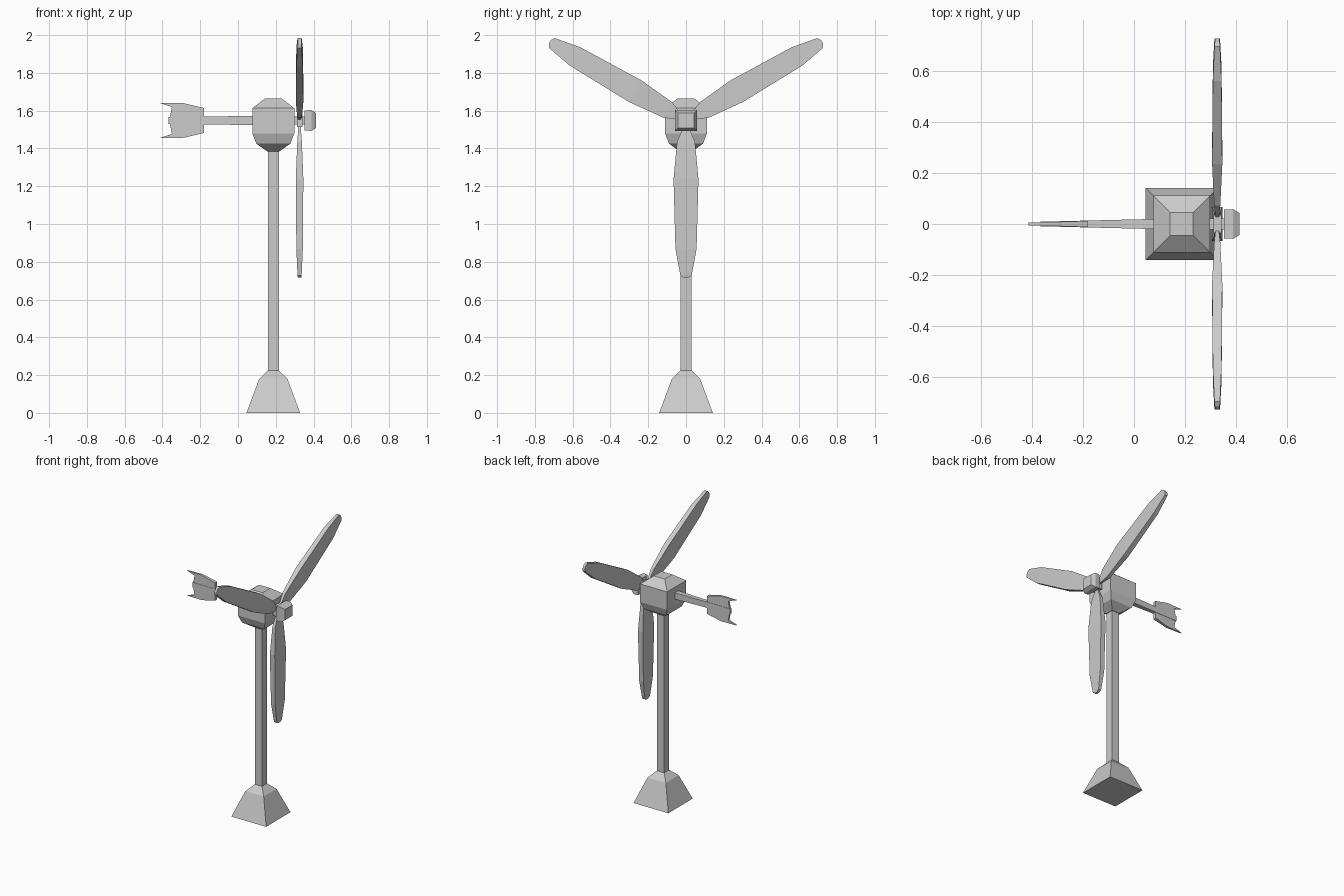
import bpy
from mathutils import Matrix, Vector
from math import radians

if "Cube" in bpy.data.objects:
    bpy.data.objects.remove(bpy.data.objects["Cube"])

CX, HZ = 0.187, 1.548      # tower centre and rotor axis height
RX = 0.326                 # rotor plane


def make(name, verts, faces):
    me = bpy.data.meshes.new(name)
    me.from_pydata(verts, [], faces)
    ob = bpy.data.objects.new(name, me)
    bpy.context.collection.objects.link(ob)
    return ob


def loft(name, rings):
    """Skin equal-length rings of points and cap both ends."""
    n = len(rings[0])
    faces = [tuple(reversed(range(n))),
             tuple(range((len(rings) - 1) * n, len(rings) * n))]
    for r in range(len(rings) - 1):
        a, b = r * n, (r + 1) * n
        for i in range(n):
            j = (i + 1) % n
            faces.append((a + i, a + j, b + j, b + i))
    return make(name, [p for ring in rings for p in ring], faces)


CORNERS = [(-1, -1), (1, -1), (1, 1), (-1, 1)]


def square_z(name, profile):
    """Square tower part from (z, half width) pairs."""
    return loft(name, [[(CX + h * u, h * v, z) for u, v in CORNERS] for z, h in profile])


def square_x(name, profile):
    """Rectangular part along x from (x, half y, half z) triples."""
    return loft(name, [[(x, hy * u, HZ + hz * v) for u, v in CORNERS] for x, hy, hz in profile])


# Foot, mast and generator housing
square_z("base", [(0, 0.142), (0.18, 0.075), (0.225, 0.029)])
square_z("mast", [(0.2, 0.029), (1.42, 0.029)])
square_z("housing", [(1.385, 0.033), (1.425, 0.09), (1.48, 0.111),
                     (1.613, 0.111), (1.664, 0.045)])

# Rotor shaft and chamfered nose
square_x("shaft", [(0.28, 0.022, 0.022), (0.36, 0.022, 0.022)])
square_x("rotor_hub", [(0.312, 0.035, 0.035), (0.342, 0.035, 0.035)])
square_x("nose", [(0.352, 0.056, 0.053), (0.388, 0.058, 0.055), (0.413, 0.043, 0.04)])

# Tapered tail boom
square_x("tail_boom", [(-0.367, 0.009, 0.019), (0.09, 0.02, 0.024)])

# Swallow-tail vane, thinning to the rear
half = [(-0.18, 0.066), (-0.29, 0.092), (-0.413, 0.092), (-0.35, 0.072), (-0.36, 0.02)]
outline = half + [(x, -z) for x, z in reversed(half)]
thick = lambda x: 0.005 + (x + 0.413) * 0.03
loft("tail_vane", [[(x, s * thick(x), HZ + z) for x, z in outline] for s in (1, -1)])

# Three blades: (radius, half width, half thickness)
sections = [(0.03, 0.012, 0.006), (0.11, 0.047, 0.012), (0.31, 0.066, 0.02),
            (0.68, 0.056, 0.017), (0.82, 0.03, 0.011), (0.832, 0.012, 0.009)]
for k in range(3):
    rot = Matrix.Rotation(radians(120 * k), 3, 'X')
    rings = [[Vector((RX, 0, HZ)) + rot @ Vector((t * u, w * v, -r)) for u, v in reversed(CORNERS)]
             for r, w, t in sections]
    loft(f"blade_{k + 1}", rings)
